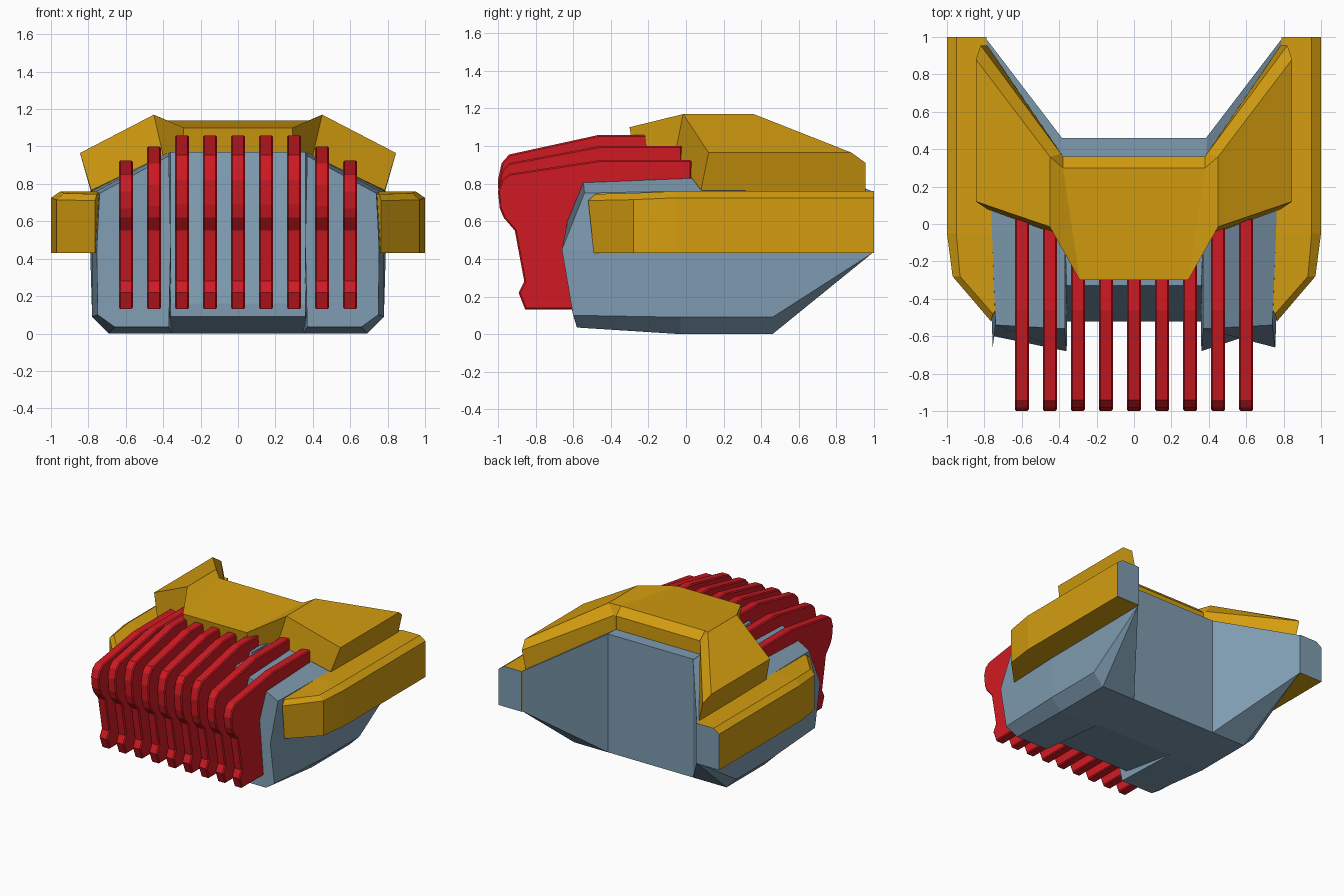
import bpy, bmesh

if "Cube" in bpy.data.objects:
    bpy.data.objects.remove(bpy.data.objects["Cube"])


def material(name, rgb):
    m = bpy.data.materials.new(name)
    m.diffuse_color = (*rgb, 1)
    m.use_nodes = True
    m.node_tree.nodes["Principled BSDF"].inputs["Base Color"].default_value = m.diffuse_color
    return m


STEEL = material("steel_blue", (0.21, 0.33, 0.44))
YELLOW = material("yellow", (0.66, 0.34, 0.005))
RED = material("red", (0.63, 0.01, 0.016))


def loft(name, rings, mats, start=True, end=True, mirror=False, end_mat=0):
    """Skin closed rings of points; end may be a list of index faces on the last ring."""
    bm = bmesh.new()
    vs = [[bm.verts.new(p) for p in r] for r in rings]
    n = len(rings[0])
    for a, b in zip(vs, vs[1:]):
        for i in range(n):
            j = (i + 1) % n
            bm.faces.new((a[i], a[j], b[j], b[i]))
    if start:
        bm.faces.new(vs[0])
    if end:
        for idx in ([range(n)] if end is True else end):
            bm.faces.new([vs[-1][i] for i in idx]).material_index = end_mat
    bmesh.ops.recalc_face_normals(bm, faces=bm.faces)
    if not start:  # open on the mirror plane: make sure the normals point outward
        top = max(bm.faces, key=lambda f: f.calc_center_median().z)
        if top.normal.z < 0:
            bmesh.ops.reverse_faces(bm, faces=bm.faces)
    me = bpy.data.meshes.new(name)
    bm.to_mesh(me)
    bm.free()
    for m in mats:
        me.materials.append(m)
    ob = bpy.data.objects.new(name, me)
    bpy.context.collection.objects.link(ob)
    if mirror:
        mod = ob.modifiers.new("mirror", 'MIRROR')
        mod.use_clip = True
    return ob


# central hull between the pods, with the recessed sloping front
core = [(-.52, .09), (-.52, .16), (-.33, .97), (.46, .97), (.46, 0), (0, 0)]
loft("central_hull",
     [[(s * (.36 if y < -.1 else .39), y, z) for y, z in core] for s in (-1, 1)], [STEEL])

# side pods running back into the swept wings
front = [(.37, -.58, .035), (.66, -.58, .035), (.75, -.60, .10), (.755, -.66, .45),
         (.74, -.54, .75), (.37, -.56, .95), (.36, -.68, .48)]
middle = [(.35, -.03, 0), (.69, -.03, 0), (.78, -.03, .09), (.78, -.03, .43),
          (.76, -.03, .76), (.37, -.03, .97), (.36, -.03, .48)]
rear = [(.385, .46, 0), (.69, .46, 0), (.78, .46, .09), (.79, .99, .43),
        (.79, .99, .76), (.385, .46, .97), (.385, .46, .48)]
loft("side_pods", [front, middle, rear], [STEEL], mirror=True,
     end=[(3, 0, 1), (3, 1, 2), (0, 6, 5, 4, 3)])

# side rails with chamfered top edge and steel rear end
rail = [[(.74, -.46, .43), (.765, -.49, .43), (.765, -.52, .71), (.755, -.48, .745), (.74, -.46, .745)]]
for y, inner, outer, edge, top in ((-.28, .74, .97, .93, .75), (-.05, .74, 1, .95, .76),
                                   (1, .79, 1, .95, .76)):
    rail.append([(inner, y, .43), (outer, y, .43), (outer, y, top - .035),
                 (edge, y, top), (inner, y, top)])
loft("side_rails", rail, [YELLOW, STEEL], mirror=True, end_mat=1)

# top cover: front bottom, front top, back top, back lip, back bottom across x
cover = [
    [(0, -.28, .97), (0, -.30, 1.10), (0, .30, 1.14), (0, .36, 1.08), (0, .36, .96)],
    [(.30, -.28, .97), (.29, -.30, 1.10), (.38, .30, 1.14), (.38, .36, 1.08), (.38, .36, .96)],
    [(.40, -.06, .95), (.45, -.015, 1.17), (.45, .36, 1.17), (.39, .375, 1.09), (.385, .37, .96)],
    [(.785, .08, .765), (.845, .12, .965), (.845, .88, .965), (.82, .955, .91), (.785, .955, .755)],
]
loft("top_cover", cover, [YELLOW], start=False, mirror=True)

# row of nine grille bars, lower and longer toward the sides
nose = [(-.46, 1.06), (-.94, .955), (-.98, .91), (-1, .82), (-.99, .69), (-.97, .62),
        (-.91, .55), (-.86, .28), (-.89, .22), (-.855, .13), (-.45, .13)]
for i in range(-4, 5):
    top, back = {3: (1.0, -.02), 4: (.925, .03)}.get(abs(i), (1.06, -.20))
    k = (top - .62) / .44
    prof = [(y, z if z < .62 else .62 + (z - .62) * k) for y, z in nose]
    prof += [(back, top - .2), (back, top)]
    bar = loft(f"grille_bar_{i + 5}",
               [[(i * .15 + s * .0375, y, z) for y, z in prof] for s in (-1, 1)], [RED])
    bev = bar.modifiers.new("bevel", 'BEVEL')
    bev.width, bev.segments = .008, 1
    bev.limit_method, bev.angle_limit = 'ANGLE', 1.45
